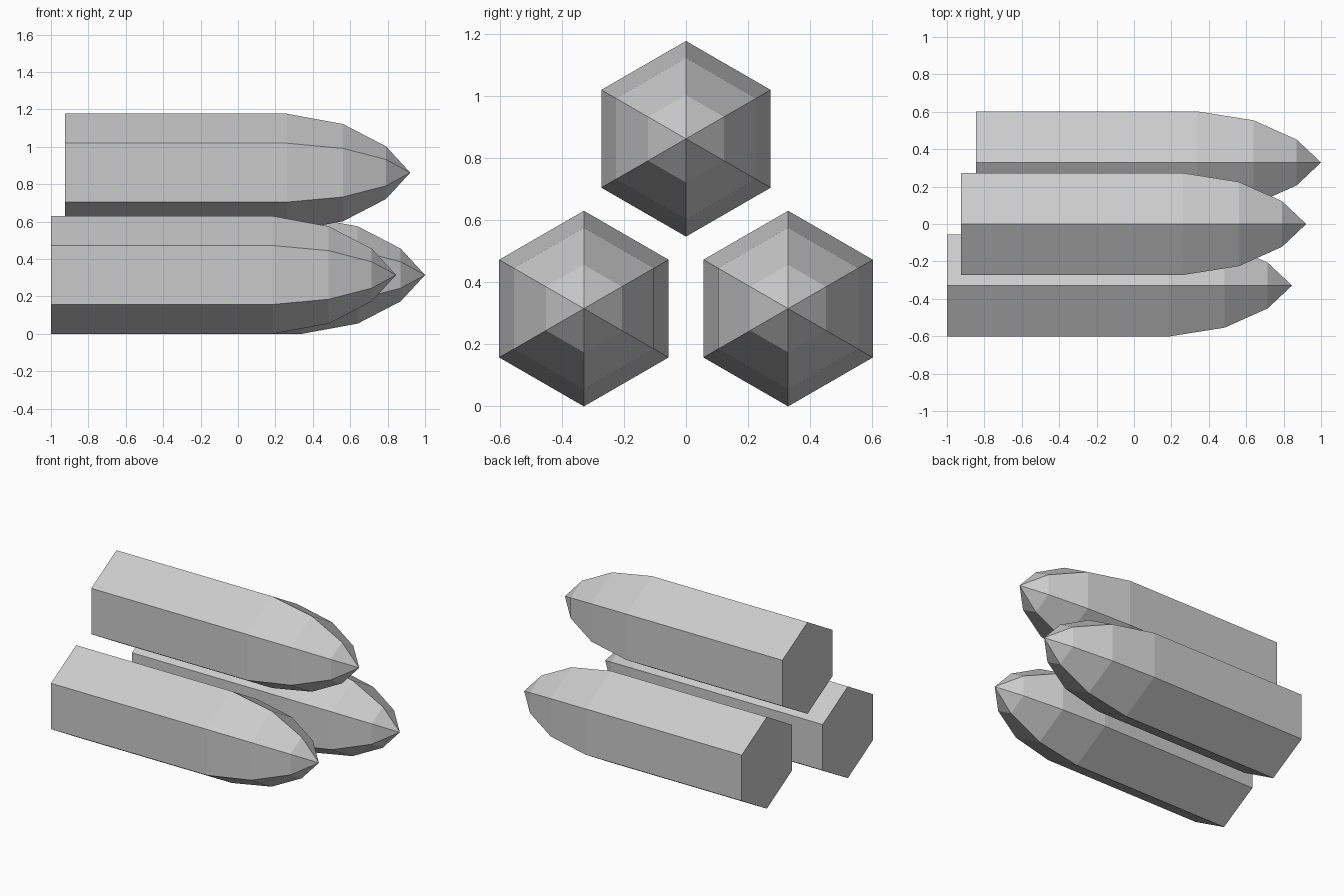
import bpy
import bmesh
from math import sin, cos, radians

cube = bpy.data.objects.get("Cube")
if cube:
    bpy.data.objects.remove(cube, do_unlink=True)

# Plain grey casing
grey = bpy.data.materials.new("light_grey")
grey.use_nodes = True
colour = (0.6, 0.6, 0.6, 1)
grey.diffuse_color = colour
grey.node_tree.nodes["Principled BSDF"].inputs["Base Color"].default_value = colour

# Profile along the length: (distance from flat rear, corner radius)
PROFILE = [(0, 0.315), (1.185, 0.315), (1.485, 0.26), (1.715, 0.141)]
LENGTH = 1.845
SIDES = 6


def make_round(name, location):
    """Six-sided body with a stepped nose pointing along +x."""
    bm = bmesh.new()
    angles = [radians(90 + 360 * i / SIDES) for i in range(SIDES)]
    rings = [[bm.verts.new((x, r * cos(a), r * sin(a))) for a in angles]
             for x, r in PROFILE]
    tip = bm.verts.new((LENGTH, 0, 0))
    bm.faces.new(rings[0])
    for i in range(SIDES):
        j = (i + 1) % SIDES
        for rear, front in zip(rings, rings[1:]):
            bm.faces.new((rear[i], rear[j], front[j], front[i]))
        bm.faces.new((rings[-1][i], rings[-1][j], tip))
    bmesh.ops.recalc_face_normals(bm, faces=bm.faces[:])
    mesh = bpy.data.meshes.new(name)
    bm.to_mesh(mesh)
    bm.free()
    mesh.materials.append(grey)
    obj = bpy.data.objects.new(name, mesh)
    obj.location = location
    bpy.context.collection.objects.link(obj)


# Stack of three, each slightly staggered lengthwise
make_round("front_bullet", (-1, -0.329, 0.315))
make_round("back_bullet", (-0.845, 0.329, 0.315))
make_round("top_bullet", (-0.924, 0, 0.862))
